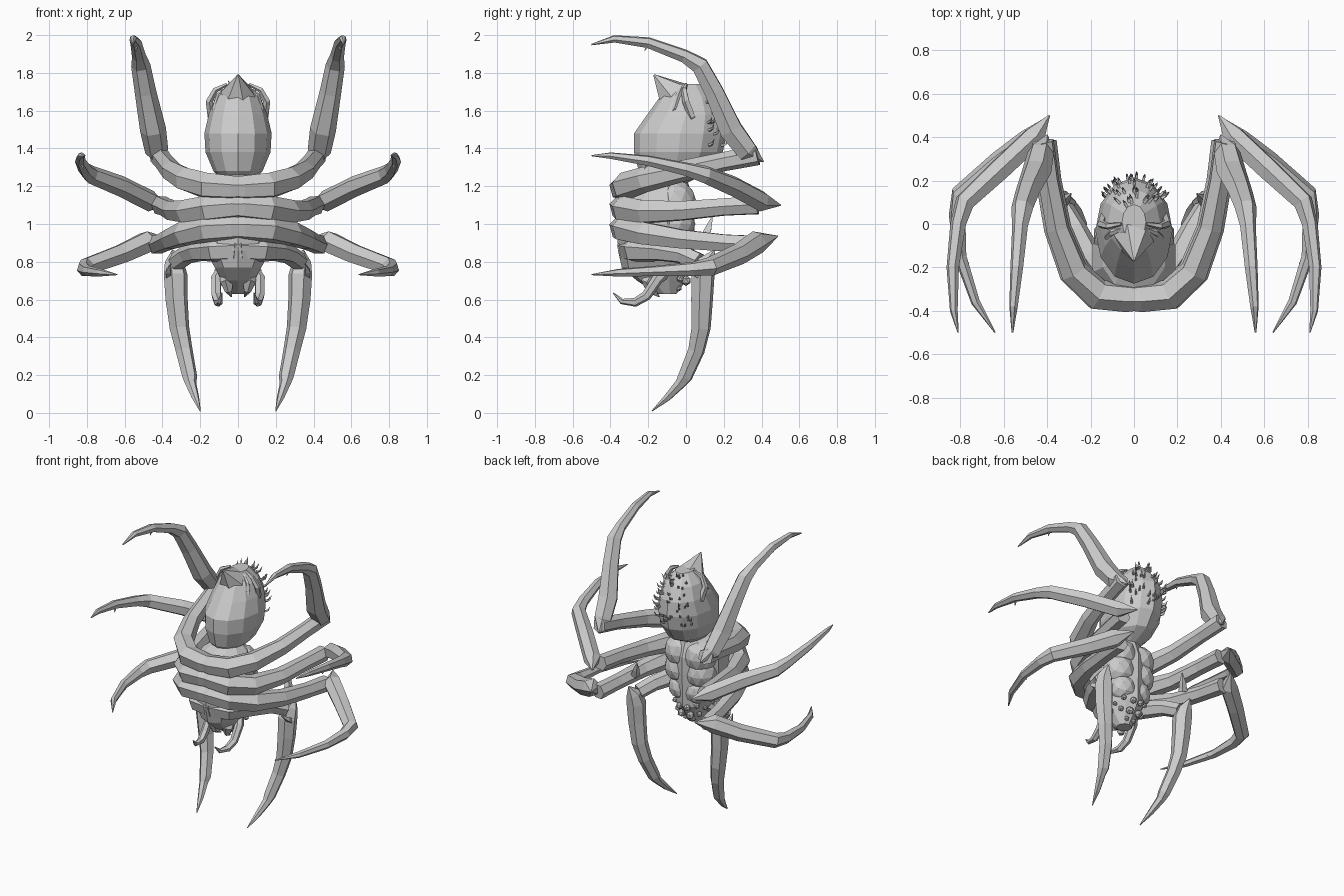
import bpy, bmesh, math, random
from mathutils import Vector

random.seed(4)


def finish(bm, name, mirror=False):
    bmesh.ops.recalc_face_normals(bm, faces=bm.faces)
    me = bpy.data.meshes.new(name)
    bm.to_mesh(me)
    bm.free()
    ob = bpy.data.objects.new(name, me)
    bpy.context.collection.objects.link(ob)
    if mirror:
        m = ob.modifiers.new("mirror", 'MIRROR')
        m.use_axis[0] = True
    return ob


def skin(bm, rings):
    """Bridge rings of vertices with quads and cap both ends."""
    n = len(rings[0])
    for a, b in zip(rings, rings[1:]):
        for i in range(n):
            j = (i + 1) % n
            bm.faces.new((a[i], a[j], b[j], b[i]))
    bm.faces.new(rings[0])
    bm.faces.new(rings[-1])


def tube(bm, pts, n=6):
    """Tapered faceted limb through (x, y, z, radius) points."""
    ps = [Vector(p[:3]) for p in pts]
    rings, u = [], None
    for i, p in enumerate(ps):
        t = (ps[min(i + 1, len(ps) - 1)] - ps[max(i - 1, 0)]).normalized()
        u = t.orthogonal() if u is None else u - t * u.dot(t)
        u.normalize()
        v = t.cross(u)
        r = pts[i][3]
        rings.append([bm.verts.new(p + r * (math.cos(a) * u + math.sin(a) * v))
                      for a in (2 * math.pi * k / n for k in range(n))])
    skin(bm, rings)


def loft(name, secs, n=10):
    """Stack of elliptical sections (z, centre y, rx, ry)."""
    bm = bmesh.new()
    skin(bm, [[bm.verts.new((rx * math.sin(2 * math.pi * k / n),
                             cy - ry * math.cos(2 * math.pi * k / n), z))
               for k in range(n)] for z, cy, rx, ry in secs])
    return finish(bm, name)


def limb(name, *paths, n=6):
    bm = bmesh.new()
    for p in paths:
        tube(bm, p, n)
    return finish(bm, name, True)


def balls(name, items, sub=1):
    bm = bmesh.new()
    for x, y, z, r in items:
        g = bmesh.ops.create_icosphere(bm, subdivisions=sub, radius=r)
        bmesh.ops.translate(bm, verts=g["verts"], vec=(x, y, z))
    return finish(bm, name, True)


# Body
loft("head_and_thorax", [
    (.63, -.1, .05, .05), (.70, -.13, .09, .13), (.77, -.15, .13, .19),
    (.86, -.16, .18, .2), (1.0, -.16, .2, .205), (1.12, -.16, .2, .205),
    (1.22, -.15, .15, .16), (1.28, -.11, .07, .08)])
ABD = [(1.22, -.09, .07, .10), (1.28, -.06, .13, .19), (1.38, -.04, .172, .235),
       (1.48, -.03, .178, .245), (1.58, .0, .155, .205), (1.67, .01, .12, .15),
       (1.74, .01, .055, .08)]
loft("abdomen", ABD, 12)

# Pointed tail tip leaning to the belly side
bm = bmesh.new()
tube(bm, [(0, .0, 1.58, .12), (0, -.07, 1.69, .09), (0, -.17, 1.79, .004)])
finish(bm, "tail_tip")

# Curved hooks beside the tail
limb("tail_hooks",
     [(.06, .0, 1.74, .008), (.12, -.01, 1.71, .016), (.152, .0, 1.65, .02),
      (.14, .03, 1.57, .022), (.12, .04, 1.52, .01)],
     [(.05, -.02, 1.73, .006), (.10, -.04, 1.68, .016), (.12, -.06, 1.61, .018),
      (.11, -.1, 1.56, .008)], n=5)

# Bristles over the back of the abdomen
bm = bmesh.new()
for i in range(50):
    z = random.uniform(1.4, 1.73)
    a = random.uniform(-.95, .95)
    for s, e in zip(ABD, ABD[1:]):
        if s[0] <= z <= e[0]:
            f = (z - s[0]) / (e[0] - s[0])
            _, cy, rx, ry = [p + (q - p) * f for p, q in zip(s, e)]
    d = Vector((math.sin(a), math.cos(a), 0))
    p = Vector((rx * d.x, cy + ry * d.y, z)) - d * .01
    l = random.uniform(.03, .05)
    q, m = p + d * l + Vector((0, 0, l * .8)), p + d * l * .7 + Vector((0, 0, l * .2))
    tube(bm, [(*p, .009), (*m, .007), (*q, .001)], 4)
finish(bm, "bristles")

# Legs: curved femur from the belly, then a pointed elbow and a long sickle
XY = [(-.03, -.34, .06), (.03, -.34, .068), (.16, -.325, .074), (.27, -.22, .068),
      (.345, -.02, .057), (.385, .2, .051), (.41, .38, .054)]


def femur(zs, dx=0):
    zs = [zs[0]] + zs
    return [(x + dx * i / 6, y, z, r) for i, ((x, y, r), z) in enumerate(zip(XY, zs))]


limb("upper_leg", femur([1.19, 1.2, 1.235, 1.28, 1.33, 1.365], .01),
     [(.40, .41, 1.33, .004), (.43, .325, 1.385, .062), (.45, .237, 1.5, .069),
      (.49, .148, 1.7, .057), (.515, .073, 1.84, .051), (.525, -.01, 1.89, .037),
      (.54, -.2, 1.96, .03), (.555, -.38, 1.98, .02), (.56, -.5, 1.95, .004)])
limb("middle_leg", femur([1.09, 1.08, 1.065, 1.07, 1.09, 1.1]),
     [(.39, .5, 1.1, .004), (.46, .4, 1.12, .056), (.62, .25, 1.2, .055),
      (.78, .1, 1.262, .048), (.81, 0, 1.29, .037), (.835, -.2, 1.335, .029),
      (.83, -.4, 1.362, .018), (.81, -.5, 1.362, .003)])
limb("lower_leg", femur([.98, .975, .95, .92, .9, .89], .02),
     [(.41, .485, .935, .004), (.48, .38, .905, .062), (.62, .28, .84, .057),
      (.8, .13, .775, .05), (.815, .04, .762, .039), (.8, -.15, .752, .029),
      (.73, -.36, .742, .021), (.64, -.5, .732, .003)])
limb("front_leg",
     [(-.03, -.3, .87, .07), (.12, -.27, .865, .07), (.21, -.14, .86, .06),
      (.27, -.02, .84, .052), (.325, .07, .80, .05)],
     [(.345, .15, .86, .006), (.338, .11, .80, .05), (.33, .09, .73, .064),
      (.325, .085, .6, .06), (.31, .08, .45, .053), (.285, .055, .33, .046),
      (.255, -.005, .19, .04), (.25, -.03, .155, .03), (.225, -.1, .08, .02),
      (.2, -.18, .01, .003)])

# Elbow spurs and small claws along the sickles
limb("leg_spurs",
     [(.36, .08, .72, .025), (.37, .03, .75, .018), (.355, -.02, .79, .003)],
     [(.33, .1, .93, .03), (.31, .12, .98, .022), (.29, .14, 1.04, .003)],
     [(.54, -.2, 1.95, .012), (.54, -.22, 1.915, .002)],
     [(.83, -.2, 1.33, .012), (.82, -.22, 1.29, .002)],
     [(.79, -.16, .75, .012), (.76, -.18, .74, .002)], n=4)

# Mouthparts
limb("feelers",
     [(.07, -.1, .76, .04), (.115, -.15, .71, .03), (.115, -.21, .62, .027),
      (.105, -.27, .585, .024), (.095, -.34, .59, .015), (.085, -.385, .635, .003)], n=6)
limb("fangs",
     [(.05, -.16, .75, .045), (.055, -.2, .69, .04), (.05, -.19, .65, .022),
      (.035, -.14, .615, .003)], n=6)

# Eye cluster on the back of the head
balls("eyes", [(.035, .0, .70, .028), (.085, -.03, .71, .02), (.03, .03, .765, .024),
               (.085, .0, .78, .02), (.03, -.04, .66, .018), (.11, -.06, .75, .016)])

# Carapace lumps along the back of the thorax
balls("carapace_lumps", [(.075, -.06, 1.12, .115), (.08, -.06, 1.0, .11),
                         (.06, -.05, .87, .095)], 2)
